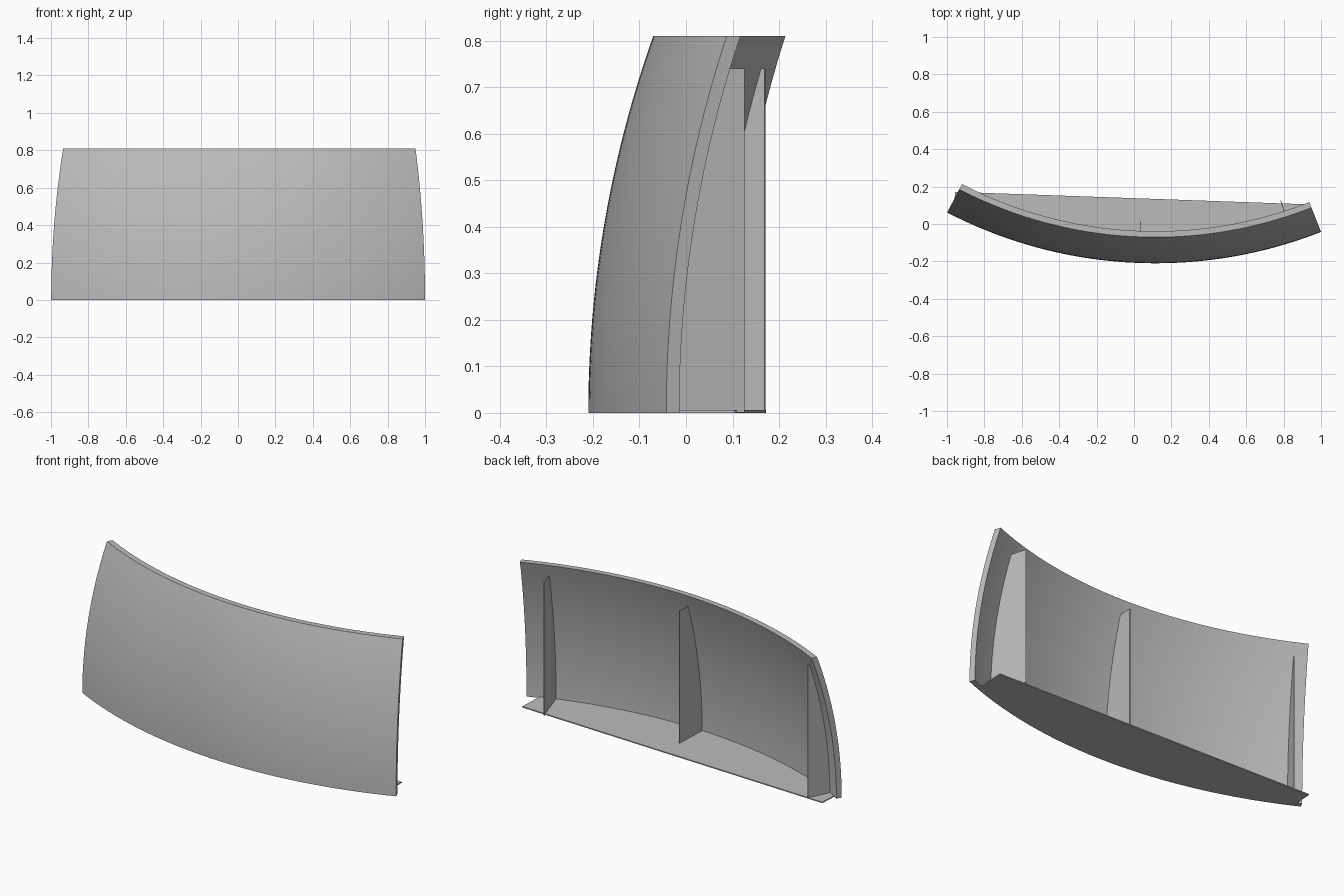
import bpy, bmesh
from math import sin, cos, sqrt, radians
from mathutils import Vector

if "Cube" in bpy.data.objects:
    bpy.data.objects.remove(bpy.data.objects["Cube"], do_unlink=True)

# Centre of the spherical shell, its radii and its extent
CX, CY = 0.115, 2.21
OUTER, INNER = 2.42, 2.39
HEIGHT = 0.81
LEFT, RIGHT = radians(-27.4), radians(21.45)

grey = bpy.data.materials.new("plain grey")
grey.use_nodes = True
grey.diffuse_color = (0.5, 0.5, 0.5, 1)
grey.node_tree.nodes["Principled BSDF"].inputs["Base Color"].default_value = (0.5, 0.5, 0.5, 1)


def polar(angle, r, z):
    """Point at a horizontal distance r from the vertical axis of the shell."""
    return Vector((CX + r * sin(angle), CY - r * cos(angle), z))


def loft(name, rings):
    """Solid through a row of matching closed rings, capped at both ends."""
    bm = bmesh.new()
    rows = [[bm.verts.new(p) for p in ring] for ring in rings]
    n = len(rows[0])
    for a, b in zip(rows, rows[1:]):
        for i in range(n):
            j = (i + 1) % n
            bm.faces.new((a[i], a[j], b[j], b[i]))
    bm.faces.new(rows[0])
    bm.faces.new(rows[-1])
    bmesh.ops.recalc_face_normals(bm, faces=bm.faces)
    mesh = bpy.data.meshes.new(name)
    bm.to_mesh(mesh)
    bm.free()
    mesh.materials.append(grey)
    obj = bpy.data.objects.new(name, mesh)
    bpy.context.collection.objects.link(obj)
    return obj


def arc(radius, top, steps):
    """Vertical section of a sphere as (horizontal radius, height) pairs."""
    heights = [top * i / steps for i in range(steps + 1)]
    return [(sqrt(radius ** 2 - z ** 2), z) for z in heights]


# Curved panel: a thick section swept around the vertical axis
section = arc(OUTER, HEIGHT, 24) + arc(INNER, HEIGHT, 24)[::-1]
STEPS = 64
panel = loft("curved_panel", [
    [polar(LEFT + (RIGHT - LEFT) * i / STEPS, r, z) for r, z in section]
    for i in range(STEPS + 1)])
bpy.ops.object.select_all(action="DESELECT")
panel.select_set(True)
bpy.context.view_layer.objects.active = panel
bpy.ops.object.shade_smooth_by_angle(angle=radians(30))

# Base shelf: straight back edge, front edge following the panel
back_left, back_right = Vector((-0.957, 0.172)), Vector((0.932, 0.105))
x0, x1 = -0.962, 0.926
outline = [back_right, back_left]
for i in range(49):
    x = x0 + (x1 - x0) * i / 48
    outline.append(Vector((x, CY - sqrt((INNER + 0.003) ** 2 - (x - CX) ** 2))))
loft("base_shelf", [[(p.x, p.y, z) for p in outline] for z in (0, 0.006)])

# Upright ribs: radial plates fitted to the back of the panel
FIN_TOP, FIN_HALF = 0.74, 0.002
for name, degrees, back in (("right_rib", -25.7, 2.264),
                            ("middle_rib", -2.1, 2.2),
                            ("left_rib", 17.8, 2.19)):
    angle = radians(degrees)
    side = Vector((cos(angle), sin(angle), 0)) * FIN_HALF
    shape = [polar(angle, r, z) for r, z in
             [(back, FIN_TOP), (back, 0.001)] + arc(INNER + 0.003, FIN_TOP, 20)]
    loft(name, [[p - side for p in shape], [p + side for p in shape]])
